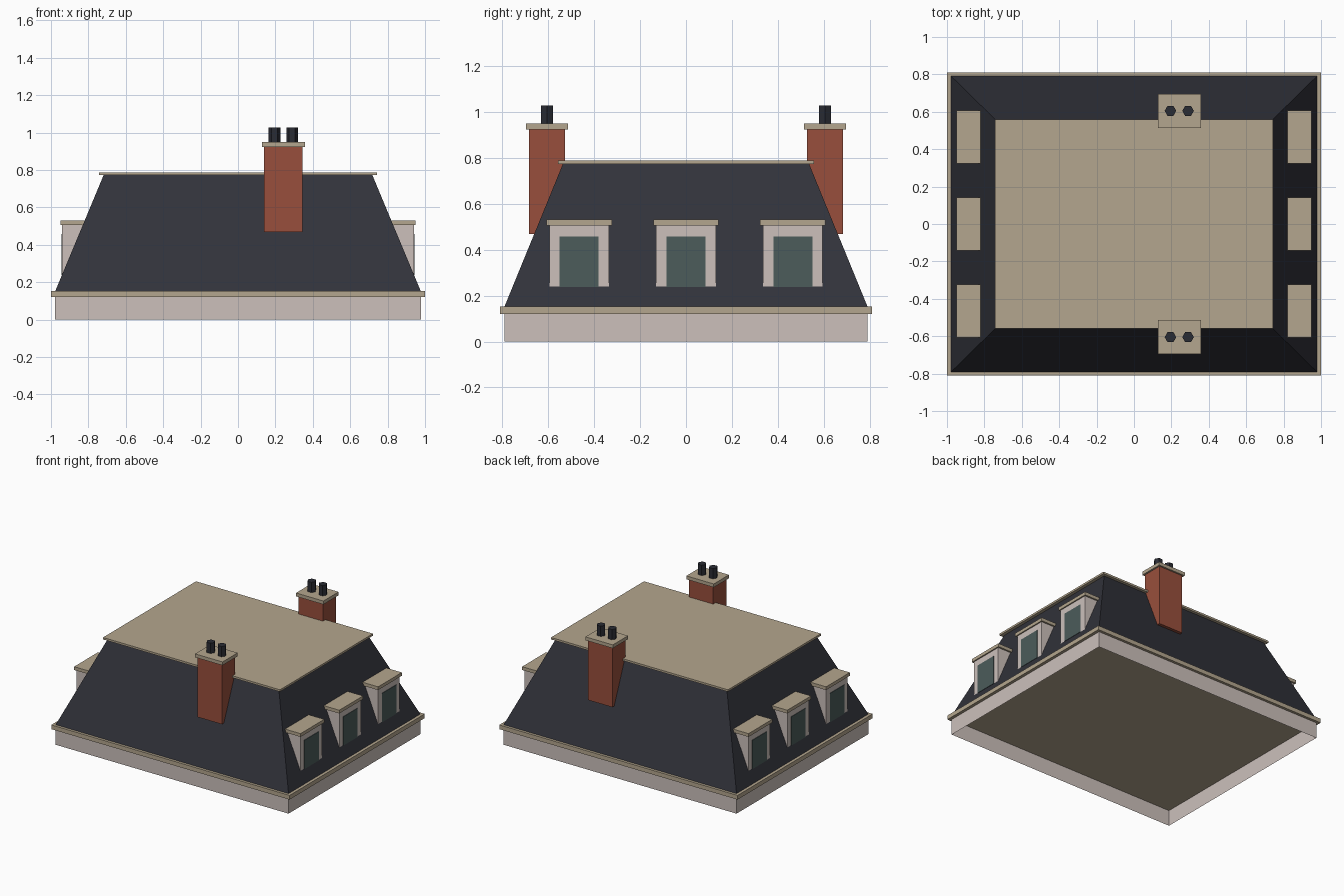
import bpy
import bmesh
from mathutils import Matrix, Vector

cube = bpy.data.objects.get("Cube")
if cube:
    bpy.data.objects.remove(cube, do_unlink=True)


def srgb(r, g, b):
    return tuple((c / 255 / 12.92) if c < 11 else ((c / 255 + 0.055) / 1.055) ** 2.4
                 for c in (r, g, b)) + (1.0,)


def material(name, colour):
    mat = bpy.data.materials.new(name)
    mat.use_nodes = True
    mat.diffuse_color = colour
    mat.node_tree.nodes["Principled BSDF"].inputs["Base Color"].default_value = colour
    return mat


stone = material("tan stone", srgb(180, 166, 142))
plaster = material("pale plaster", srgb(204, 192, 187))
slate = material("dark slate", srgb(49, 50, 58))
brick = material("red brick", srgb(153, 79, 60))
glass = material("window glass", srgb(76, 92, 91))
clay = material("black chimney pot", srgb(42, 44, 52))


def finish(name, bm, mat):
    bmesh.ops.recalc_face_normals(bm, faces=bm.faces)
    mesh = bpy.data.meshes.new(name)
    bm.to_mesh(mesh)
    bm.free()
    mesh.materials.append(mat)
    obj = bpy.data.objects.new(name, mesh)
    bpy.context.collection.objects.link(obj)
    return obj


def box(name, mat, centre, size, z0, z1, top_size=None, open_ends=False):
    """Box from z0 to z1, optionally tapered to top_size or without top and bottom."""
    bm = bmesh.new()
    bmesh.ops.create_cube(bm, size=1)
    for v in bm.verts:
        w, d = top_size if top_size and v.co.z > 0 else size
        v.co = Vector((centre[0] + v.co.x * w, centre[1] + v.co.y * d,
                       z1 if v.co.z > 0 else z0))
    if open_ends:
        bm.normal_update()
        ends = [f for f in bm.faces if abs(f.normal.z) > 0.9]
        bmesh.ops.delete(bm, geom=ends, context="FACES_ONLY")
    return finish(name, bm, mat)


# Walls (hollow underneath), cornice, mansard slopes and flat roof
box("wall", plaster, (0, 0), (1.955, 1.58), 0, 0.12, open_ends=True)
box("cornice", stone, (0, 0), (2.0, 1.62), 0.12, 0.152)
box("mansard_roof", slate, (0, 0), (1.955, 1.58), 0.152, 0.775, top_size=(1.435, 1.07))
box("flat_roof", stone, (0, 0), (1.485, 1.115), 0.773, 0.788)

# Chimneys at front and back, each with two hexagonal pots
CHIMNEY_X = 0.242
for side, sy in (("front", -1), ("back", 1)):
    y = sy * 0.605
    box(side + "_chimney", brick, (CHIMNEY_X, y), (0.204, 0.157), 0.468, 0.925)
    box(side + "_chimney_cap", stone, (CHIMNEY_X, y), (0.23, 0.182), 0.923, 0.949)
    for pot, dx in (("right", -0.047), ("left", 0.047)):
        bm = bmesh.new()
        bmesh.ops.create_cone(bm, cap_ends=True, segments=6, radius1=0.031, radius2=0.031,
                              depth=0.08, matrix=Matrix.Translation((CHIMNEY_X + dx, y, 0.987))
                              @ Matrix.Rotation(1.5707963, 4, "Z"))
        # Turn the hexagon so that two corners lie along x
        if max(v.co.x for v in bm.verts) < CHIMNEY_X + dx + 0.03:
            bmesh.ops.rotate(bm, verts=bm.verts, cent=(CHIMNEY_X + dx, y, 0),
                             matrix=Matrix.Rotation(1.5707963, 3, "Z"))
        finish(f"{side}_chimney_pot_{pot}", bm, clay)

# Three dormers on each side slope
for side, sx in (("right", -1), ("left", 1)):
    for place, y in (("front", -0.465), ("middle", 0), ("back", 0.465)):
        name = f"{side}_{place}_dormer"
        box(name, plaster, (sx * 0.87, y), (0.142, 0.26), 0.24, 0.507)
        box(name + "_roof", stone, (sx * 0.885, y), (0.13, 0.285), 0.505, 0.53)
        box(name + "_window", glass, (sx * 0.9405, y), (0.008, 0.17), 0.238, 0.457)
